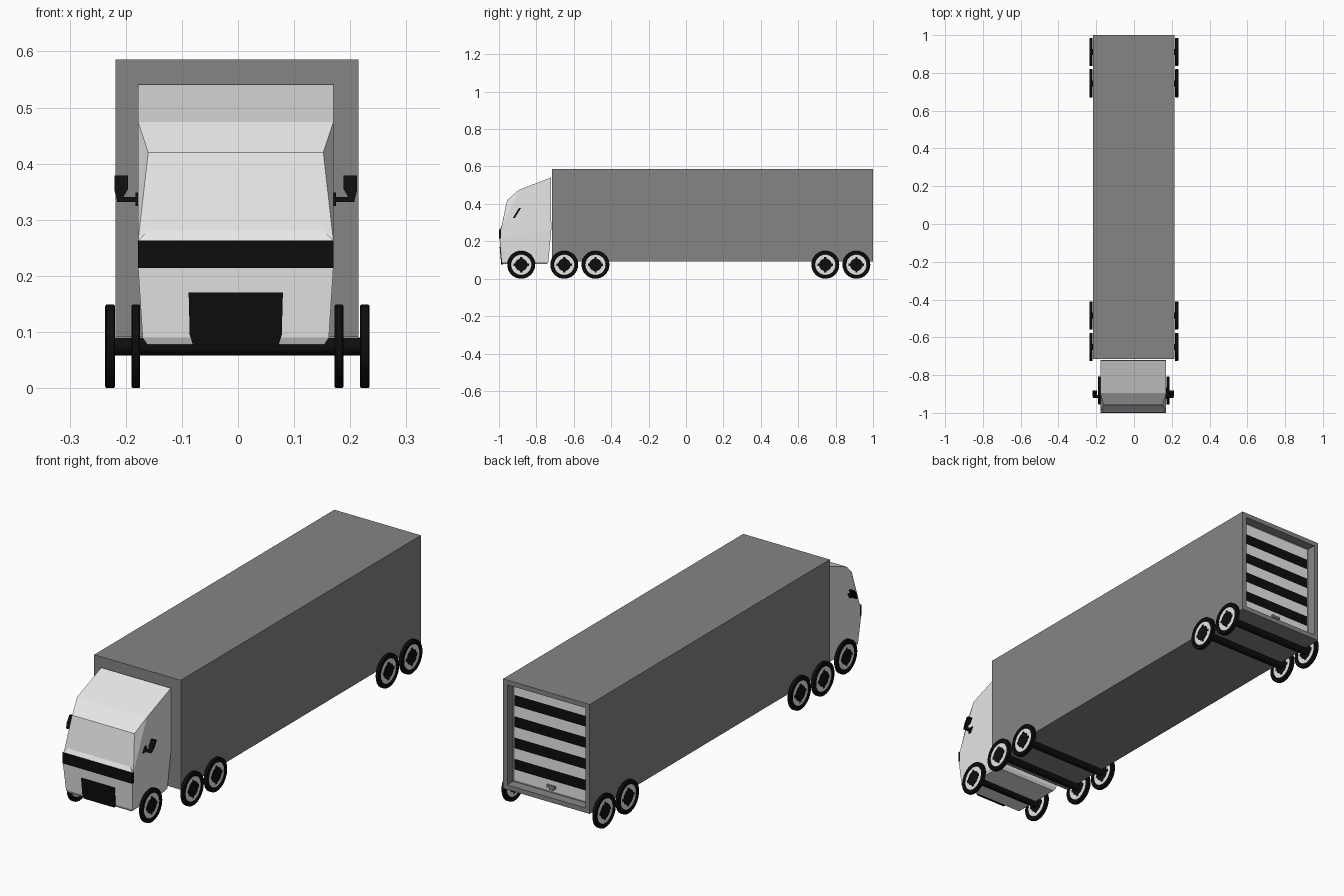
import bpy, bmesh, math
from mathutils import Matrix, Vector

if "Cube" in bpy.data.objects:
    bpy.data.objects.remove(bpy.data.objects["Cube"])


def material(name, value):
    m = bpy.data.materials.new(name)
    m.diffuse_color = (value, value, value, 1)
    m.use_nodes = True
    m.node_tree.nodes["Principled BSDF"].inputs["Base Color"].default_value = m.diffuse_color
    return m


LIGHT = material("light grey", 0.8)
GREY = material("mid grey", 0.235)
BLACK = material("black", 0.004)
CX = -0.004  # slight sideways offset of the cab


def finish(name, bm, *mats):
    bmesh.ops.recalc_face_normals(bm, faces=bm.faces)
    me = bpy.data.meshes.new(name)
    bm.to_mesh(me)
    bm.free()
    for m in mats:
        me.materials.append(m)
    ob = bpy.data.objects.new(name, me)
    bpy.context.collection.objects.link(ob)
    return ob


def add_box(bm, lo, hi):
    lo, hi = Vector(lo), Vector(hi)
    mat = Matrix.Translation((lo + hi) / 2) @ Matrix.Diagonal((*(hi - lo), 1))
    return bmesh.ops.create_cube(bm, size=1, matrix=mat)


def add_cyl(bm, r, width, centre=(0, 0, 0), n=32):
    mat = Matrix.Translation(centre) @ Matrix.Rotation(math.pi / 2, 4, 'Y')
    bmesh.ops.create_cone(bm, cap_ends=True, segments=n, radius1=r, radius2=r,
                          depth=width, matrix=mat)


def add_plate(bm, outline, y_of_z, thick):
    """Outline in x,z extruded along y, leaning with height."""
    a = [bm.verts.new((x, y_of_z(z), z)) for x, z in outline]
    b = [bm.verts.new((x, y_of_z(z) + thick, z)) for x, z in outline]
    bm.faces.new(a)
    bm.faces.new(b)
    for i in range(len(a)):
        j = (i + 1) % len(a)
        bm.faces.new((a[i], a[j], b[j], b[i]))


# Trailer body with a recessed rear opening
bm = bmesh.new()
add_box(bm, (-0.218, -0.716, 0.091), (0.215, 1.0, 0.586))
back = max(bm.faces, key=lambda f: f.calc_center_median().y)
bmesh.ops.inset_individual(bm, faces=[back], thickness=0.03)
bmesh.ops.inset_individual(bm, faces=[back], thickness=0.002, depth=-0.04)
finish("trailer_body", bm, GREY)

# Roller door: nine alternating slats
bm = bmesh.new()
z0, z1, slats = 0.122, 0.555, 9
rows = [[bm.verts.new((x, 0.962, z0 + (z1 - z0) * i / slats)) for x in (0.184, -0.187)]
        for i in range(slats + 1)]
for i in range(slats):
    f = bm.faces.new((*rows[i], *reversed(rows[i + 1])))
    f.material_index = i % 2
door = finish("roller_door", bm, LIGHT, BLACK)
if door.data.polygons[0].normal.y < 0:
    door.data.flip_normals()

# Door handle
bm = bmesh.new()
add_box(bm, (-0.022, 0.96, 0.137), (0.018, 0.972, 0.149))
add_box(bm, (-0.012, 0.96, 0.128), (0.008, 0.968, 0.138))
finish("door_handle", bm, GREY)

# Cab shell: chain of (half width, y, z) from roof rear, over the nose, up the back
chain = [(0.174, -0.723, 0.541), (0.174, -0.895, 0.474), (0.156, -0.957, 0.42),
         (0.156, -0.986, 0.281), (0.174, -0.997, 0.263), (0.174, -0.997, 0.214),
         (0.166, -0.986, 0.09), (0.158, -0.98, 0.078), (0.158, -0.745, 0.078),
         (0.166, -0.736, 0.09), (0.174, -0.72, 0.263)]
bm = bmesh.new()
left = [bm.verts.new((CX - w, y, z)) for w, y, z in chain]
right = [bm.verts.new((CX + w, y, z)) for w, y, z in chain]
n = len(chain)
for i in range(n):
    j = (i + 1) % n
    bm.faces.new((left[i], left[j], right[j], right[i]))
for s, sign in ((left, -1), (right, 1)):
    pillar = bm.verts.new((CX + sign * 0.174, -0.989, 0.263))
    bm.faces.new((s[0], s[1], pillar, s[10]))       # upper side
    bm.faces.new((s[1], s[2], pillar))              # pillar bevels
    bm.faces.new((s[2], s[3], pillar))
    bm.faces.new((s[3], s[4], pillar))
    bm.faces.new((pillar, s[4], s[5], s[10]))       # lower side
    bm.faces.new((s[5], s[6], s[9], s[10]))
    bm.faces.new((s[6], s[7], s[8], s[9]))
finish("cab", bm, LIGHT)

# Dark band under the windscreen
bm = bmesh.new()
add_box(bm, (CX - 0.1745, -1.0, 0.214), (CX + 0.1745, -0.988, 0.263))
finish("front_band", bm, BLACK)

# Lower grille, following the nose slope
bm = bmesh.new()
outline = [(-0.084, 0.17), (0.084, 0.17), (0.082, 0.095), (0.076, 0.076),
           (-0.076, 0.076), (-0.082, 0.095)]
add_plate(bm, [(CX + x, z) for x, z in outline],
          lambda z: -0.989 - (z - 0.09) * 0.09, 0.009)
finish("grille", bm, BLACK)

# Side mirrors: foot, arm and leaning head
for side, sign in (("left", -1), ("right", 1)):
    bm = bmesh.new()

    def lean(z):
        return -0.926 + 0.62 * (z - 0.325)

    for outline in ([(0.172, 0.325), (0.179, 0.325), (0.179, 0.349), (0.172, 0.349)],
                    [(0.177, 0.332), (0.212, 0.332), (0.212, 0.341), (0.177, 0.341)],
                    [(0.203, 0.336), (0.212, 0.336), (0.216, 0.352), (0.216, 0.379),
                     (0.192, 0.379), (0.192, 0.355)]):
        add_plate(bm, [(CX + sign * x, z) for x, z in outline], lean, 0.011)
    finish(side + "_mirror", bm, BLACK)


# Wheel parts: lathed tyre ring, recessed rim disc, hub with four lugs
def wheel(name, x, y, width=0.0172):
    R, h = 0.0745, width / 2
    centre = Vector((x, y, R))
    bm = bmesh.new()
    prof = [(0.055, -h + 0.003), (0.058, -h), (0.072, -h), (R, -h + 0.002),
            (R, h - 0.002), (0.072, h), (0.058, h), (0.055, h - 0.003)]
    seg = 32
    rings = []
    for k in range(seg):
        a = 2 * math.pi * k / seg
        rings.append([bm.verts.new(centre + Vector((px, r * math.cos(a), r * math.sin(a))))
                      for r, px in prof])
    for k in range(seg):
        p, q = rings[k], rings[(k + 1) % seg]
        for i in range(len(prof)):
            j = (i + 1) % len(prof)
            bm.faces.new((p[i], p[j], q[j], q[i]))
    finish(name + "_tyre", bm, BLACK)
    bm = bmesh.new()
    add_cyl(bm, 0.0565, width - 0.006, centre)
    finish(name + "_rim", bm, LIGHT)
    bm = bmesh.new()
    add_cyl(bm, 0.034, width - 0.002, centre, 16)
    e, t = 0.041, 0.006
    d = h - 0.002
    add_box(bm, centre - Vector((d, e, t)), centre + Vector((d, e, t)))
    add_box(bm, centre - Vector((d, t, e)), centre + Vector((d, t, e)))
    finish(name + "_hub", bm, BLACK)


# Five axles with a wheel on each end
axles = [("steer", -0.881, 0.181, 0.0155), ("drive_front", -0.651, 0.227, 0.0172),
         ("drive_rear", -0.484, 0.227, 0.0172), ("trailer_front", 0.745, 0.227, 0.0172),
         ("trailer_rear", 0.911, 0.227, 0.0172)]
for name, y, x, width in axles:
    bm = bmesh.new()
    add_cyl(bm, 0.016, 2 * x, (-0.001, y, 0.0745), 16)
    finish(name + "_axle", bm, BLACK)
    wheel(name + "_left", -0.001 - x, y, width)
    wheel(name + "_right", -0.001 + x, y, width)
